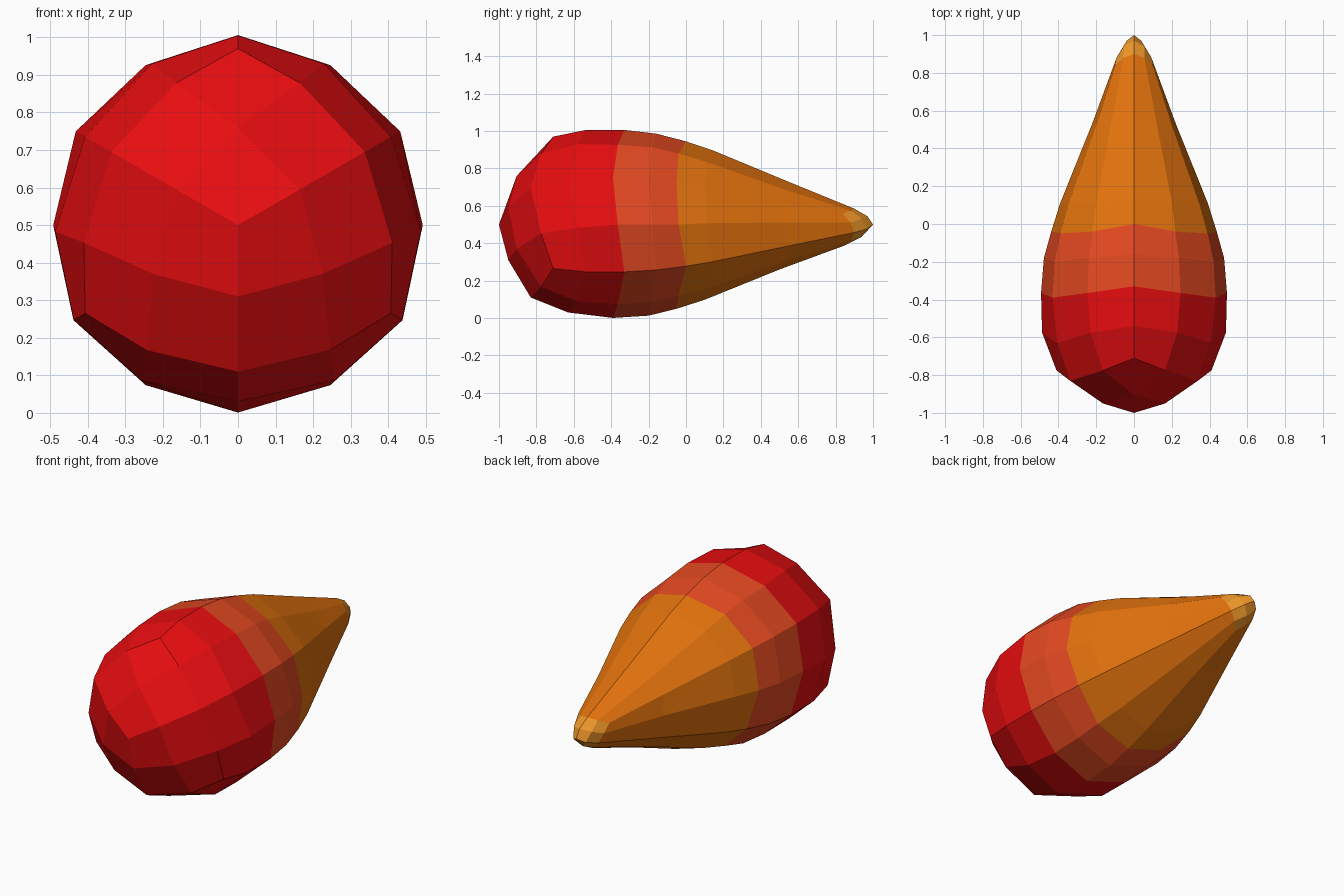
import bpy, bmesh
from math import radians, cos, sin

if "Cube" in bpy.data.objects:
    bpy.data.objects.remove(bpy.data.objects["Cube"])

# Rings along the body: (y, radius) at the A spokes (30, 150, 270 deg), at the
# B spokes (90, 210, 330 deg) and at the in-between spokes M, plus M's angle
RINGS = [
    ((-.83, .39), (-.71, .47), (-.775, .413), 66.5),
    ((-.63, .47), (-.54, .505), (-.575, .487), 62),
    ((-.39, .499), (-.33, .506), (-.365, .492), 60),
    ((-.20, .487), (-.16, .486), (-.18, .477), 60),
    ((-.05, .45), (0, .445), (-.04, .438), 60),
    ((.10, .402), (.14, .398), (.11, .391), 59),
    ((.50, .24), (.55, .228), (.53, .222), 57),
    ((.84, .115), (.90, .085), (.88, .093), 54),
]
BAND_COLOUR = [0, 0, 1, 1, 2, 2, 2]


def material(name, rgb):
    m = bpy.data.materials.new(name)
    m.diffuse_color = (*rgb, 1)
    m.use_nodes = True
    m.node_tree.nodes["Principled BSDF"].inputs["Base Color"].default_value = m.diffuse_color
    return m


bm = bmesh.new()


def point(y, r, deg):
    a = radians(deg)
    return bm.verts.new((r * cos(a), y, .5 + r * sin(a)))


def ring(a, b, m, ang):
    out = []
    for k in range(3):
        base = 120 * k
        out += [point(*a, base + 30), point(*m, base + ang),
                point(*b, base + 90), point(*m, base + 180 - ang)]
    return out


def face(verts, colour):
    bm.faces.new(verts).material_index = colour


def cap(loop, start, tip, edge, centre, colour):
    """Three 2x2 quad patches meeting at a pole; edges run to loop[start + 4k]."""
    pole = bm.verts.new((0, tip, .5))
    mids = [point(*edge, 30 + 30 * (start + 4 * k)) for k in range(3)]
    for k in range(3):
        c = point(*centre, 90 + 30 * (start + 4 * k))
        v = [loop[(start + 4 * k + j) % 12] for j in range(5)]
        e0, e1 = mids[k], mids[(k + 1) % 3]
        for q in ((pole, e0, c, e1), (e0, v[0], v[1], c),
                  (c, v[1], v[2], v[3]), (e1, c, v[3], v[4])):
            face(q, colour)


# Body bands
loops = [ring(*r) for r in RINGS]
for lo, hi, col in zip(loops, loops[1:], BAND_COLOUR):
    for i in range(12):
        j = (i + 1) % 12
        face((lo[i], lo[j], hi[j], hi[i]), col)

# Blunt front end and pointed rear tip
cap(loops[0], 0, -1, (-.95, .19), (-.905, .26), 0)
cap(loops[-1], 2, 1, (.97, .045), (.94, .065), 3)

bmesh.ops.recalc_face_normals(bm, faces=bm.faces)
mesh = bpy.data.meshes.new("teardrop_body")
bm.to_mesh(mesh)
bm.free()
for name, rgb in (("red", (.80, .004, .005)), ("red_orange", (.77, .066, .015)),
                  ("orange", (.77, .17, .004)), ("pale_orange", (.84, .30, .022))):
    mesh.materials.append(material(name, rgb))
body = bpy.data.objects.new("teardrop_body", mesh)
bpy.context.collection.objects.link(body)
